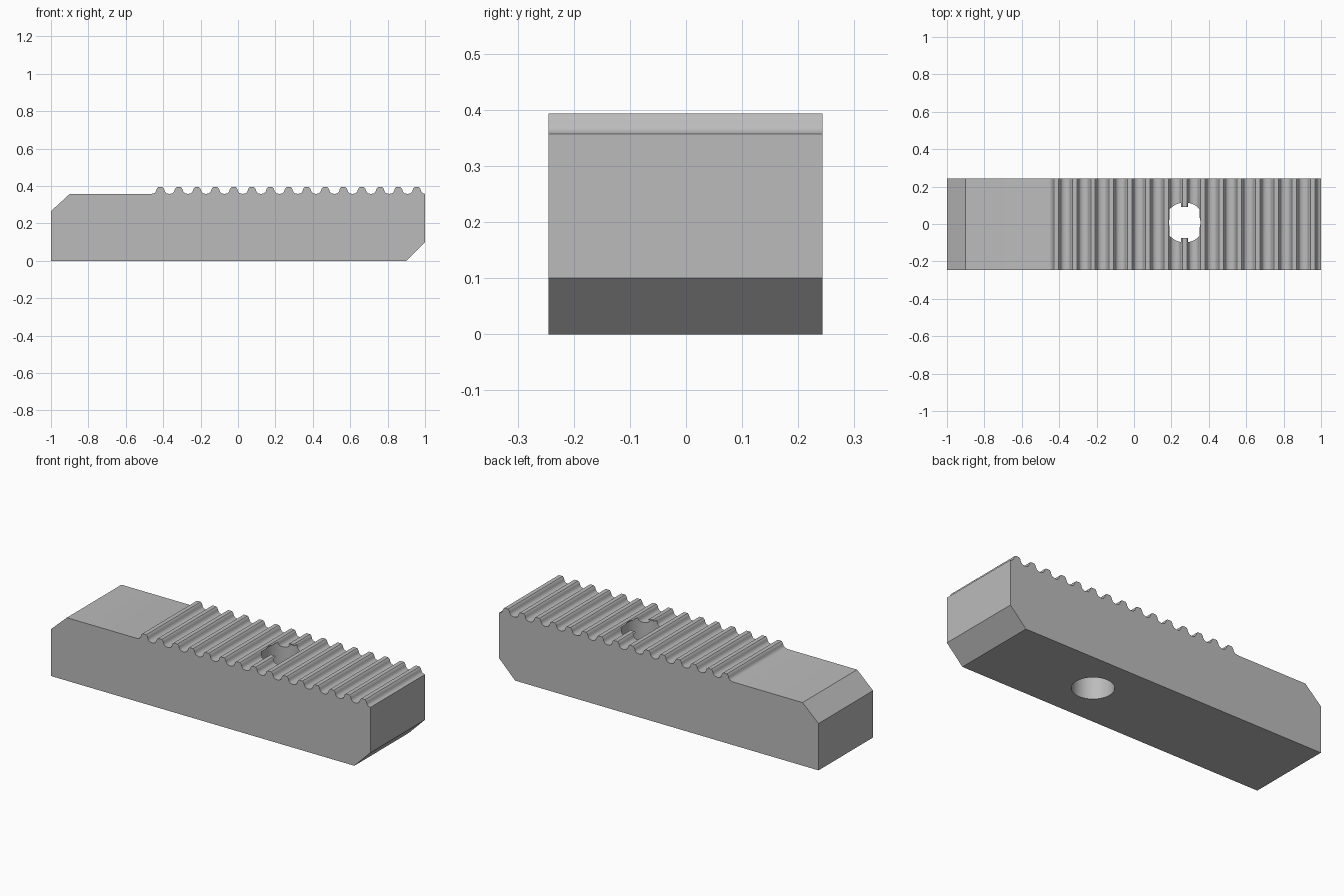
import bpy
import bmesh
import math

if "Cube" in bpy.data.objects:
    bpy.data.objects.remove(bpy.data.objects["Cube"], do_unlink=True)

BACK, FRONT = 0.243, -0.245
DECK = 0.357
PITCH, FIRST, TEETH = 0.0979, -0.415, 15
HOLE_X, HOLE_Y = 0.271, 0.008

metal = bpy.data.materials.new("plain_grey")
metal.use_nodes = True
grey = (0.5, 0.5, 0.5, 1)
metal.diffuse_color = grey
metal.node_tree.nodes["Principled BSDF"].inputs["Base Color"].default_value = grey


def make_object(name, bm):
    bmesh.ops.recalc_face_normals(bm, faces=bm.faces)
    mesh = bpy.data.meshes.new(name)
    bm.to_mesh(mesh)
    bm.free()
    mesh.materials.append(metal)
    obj = bpy.data.objects.new(name, mesh)
    bpy.context.collection.objects.link(obj)
    return obj


# Side outline: chamfered bar with a rounded serration along the top
flank = [(0.033, 0.361), (0.027, 0.366), (0.023, 0.373),
         (0.021, 0.38), (0.018, 0.387), (0.012, 0.393)]
outline = [(-1, 0), (-1, 0.265), (-0.9, DECK), (FIRST - PITCH / 2, DECK)]
for i in range(TEETH):
    centre = FIRST + i * PITCH
    outline += [(centre - dx, z) for dx, z in flank]
    outline += [(centre + dx, z) for dx, z in reversed(flank)]
    outline.append((min(centre + PITCH / 2, 1), DECK))
outline += [(1, 0.1), (0.9, 0)]

bm = bmesh.new()
profile = bm.faces.new([bm.verts.new((x, FRONT, z)) for x, z in outline])
swept = bmesh.ops.extrude_face_region(bm, geom=[profile])
bmesh.ops.translate(bm, vec=(0, BACK - FRONT, 0),
                    verts=[v for v in swept["geom"] if isinstance(v, bmesh.types.BMVert)])
jaw = make_object("serrated_jaw", bm)


# Round bore, slightly narrower where it breaks through the teeth
def cut_bore(name, radius, bottom, top):
    bm = bmesh.new()
    bmesh.ops.create_cone(bm, cap_ends=True, segments=48, radius1=radius,
                          radius2=radius, depth=top - bottom)
    bmesh.ops.translate(bm, verts=bm.verts, vec=(HOLE_X, HOLE_Y, (top + bottom) / 2))
    cutter = make_object(name, bm)
    cutter.hide_render = True
    cut = jaw.modifiers.new(name, "BOOLEAN")
    cut.operation, cut.solver, cut.object = "DIFFERENCE", "EXACT", cutter
    return cutter


cutters = [cut_bore("main_bore_cutter", 0.107, -0.1, 0.386),
           cut_bore("upper_bore_cutter", 0.084, 0.2, 0.5)]

# Apply the cuts and shade the curved surfaces smooth
bpy.ops.object.select_all(action="DESELECT")
jaw.select_set(True)
bpy.context.view_layer.objects.active = jaw
for name in [m.name for m in jaw.modifiers]:
    bpy.ops.object.modifier_apply(modifier=name)
for cutter in cutters:
    bpy.data.objects.remove(cutter, do_unlink=True)
bpy.ops.object.shade_smooth_by_angle(angle=math.radians(35))
